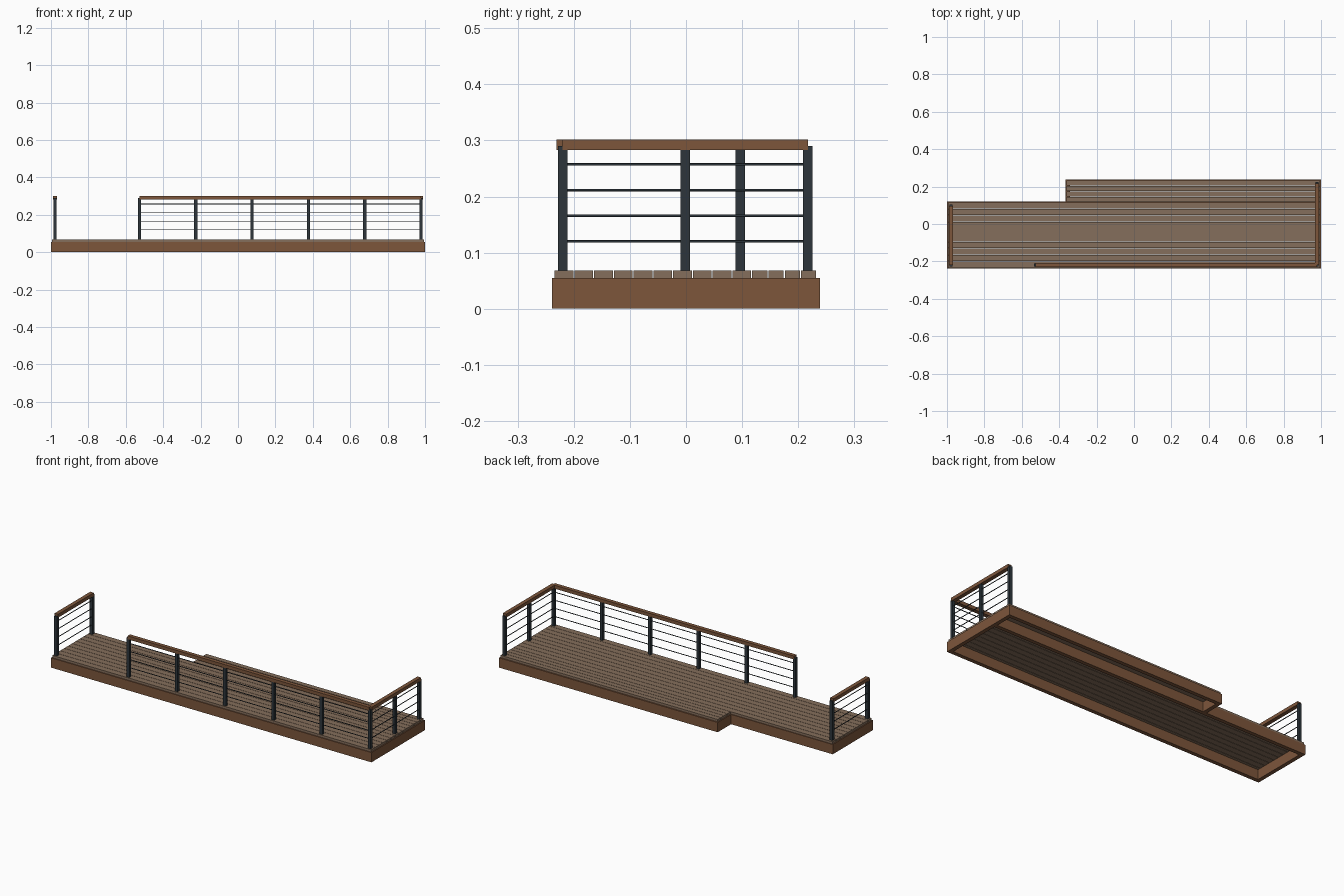
import bpy
import bmesh
from mathutils import Matrix, Vector

cube = bpy.data.objects.get("Cube")
if cube:
    bpy.data.objects.remove(cube, do_unlink=True)


def material(name, rgb):
    m = bpy.data.materials.new(name)
    m.use_nodes = True
    m.diffuse_color = (*rgb, 1)
    m.node_tree.nodes["Principled BSDF"].inputs["Base Color"].default_value = (*rgb, 1)
    return m


FRAME_WOOD = material("frame_wood", (0.205, 0.093, 0.044))
DECK_WOOD = material("deck_wood", (0.235, 0.158, 0.106))
METAL = material("dark_metal", (0.026, 0.036, 0.044))


def finish(name, bm, mat):
    mesh = bpy.data.meshes.new(name)
    bm.to_mesh(mesh)
    bm.free()
    mesh.materials.append(mat)
    obj = bpy.data.objects.new(name, mesh)
    bpy.context.collection.objects.link(obj)
    return obj


def box(name, low, high, mat):
    low, high = Vector(low), Vector(high)
    bm = bmesh.new()
    place = Matrix.Translation((low + high) / 2) @ Matrix.Diagonal((*(high - low), 1))
    bmesh.ops.create_cube(bm, size=1, matrix=place)
    return finish(name, bm, mat)


def cable(name, start, end):
    start, end = Vector(start), Vector(end)
    turn = (end - start).to_track_quat('Z', 'Y').to_matrix().to_4x4()
    bm = bmesh.new()
    bmesh.ops.create_cone(bm, cap_ends=True, segments=8, radius1=CABLE_R, radius2=CABLE_R,
                          depth=(end - start).length,
                          matrix=Matrix.Translation((start + end) / 2) @ turn)
    for f in bm.faces:
        f.smooth = len(f.verts) == 4
    return finish(name, bm, METAL)


# Overall layout
FRONT, STEP, BACK = -0.239, 0.12, 0.239
STEP_X = -0.365
BEAM, FRAME_H, DECK_H = 0.022, 0.055, 0.068
INSET = 0.005

# Frame: long beams along x, then end beams fitted between them
for name, x0, y0 in (("front_beam", -1, FRONT),
                     ("middle_beam", -1, STEP - BEAM),
                     ("back_beam", STEP_X, BACK - BEAM)):
    box(name, (x0, y0, 0), (1, y0 + BEAM, FRAME_H), FRAME_WOOD)
for name, x0, y0, y1 in (("right_end_beam", -1, FRONT, STEP),
                         ("left_end_beam", 1 - BEAM, FRONT, STEP),
                         ("step_end_beam", STEP_X, STEP, BACK),
                         ("left_step_beam", 1 - BEAM, STEP, BACK)):
    start = y0 + BEAM if y0 == FRONT else y0
    box(name, (x0, start, 0), (x0 + BEAM, y1 - BEAM, FRAME_H), FRAME_WOOD)


# Deck boards
def boards(name, x0, y0, y1, count):
    gap = 0.002
    pitch = (y1 - y0) / count
    for i in range(count):
        y = y0 + i * pitch
        box(f"{name}_{i + 1}", (x0 + INSET, y, FRAME_H),
            (1 - INSET, y + pitch - gap, DECK_H), DECK_WOOD)


boards("main_board", -1, FRONT + INSET, STEP - 0.002, 10)
boards("step_board", STEP_X, STEP - 0.002, BACK - INSET, 4)

# Railings: square posts, four cables, and a handrail between end post centres
POST, POST_TOP = 0.0085, 0.29
RAIL, RAIL_LOW, RAIL_TOP = 0.011, 0.283, 0.302
CABLE_R = 0.0022
CABLE_LOW, CABLE_STEP = 0.12, 0.0457


def posts(name, spots):
    for i, (x, y) in enumerate(spots):
        box(f"{name}_post_{i + 1}", (x - POST, y - POST, DECK_H),
            (x + POST, y + POST, POST_TOP), METAL)


def railing(name, start, end):
    a, b = Vector(start), Vector(end)
    along = (b - a).normalized()
    side = Vector((along.y, along.x)) * RAIL
    box(name + "_handrail", (*(a - side), RAIL_LOW), (*(b + side), RAIL_TOP), FRAME_WOOD)
    for i in range(4):
        z = CABLE_LOW + i * CABLE_STEP
        cable(f"{name}_cable_{i + 1}", (*a, z), (*b, z))


END_X, FRONT_Y, BACK_Y = 0.979, -0.22, 0.217
FRONT_X = -0.527
spacing = (END_X - FRONT_X) / 5

posts("front", [(FRONT_X + i * spacing, FRONT_Y) for i in range(6)])
railing("front", (FRONT_X, FRONT_Y), (END_X, FRONT_Y))

posts("left", [(END_X, (FRONT_Y + BACK_Y) / 2), (END_X, BACK_Y)])
railing("left", (END_X, FRONT_Y), (END_X, BACK_Y))

posts("right", [(-END_X, FRONT_Y), (-END_X, 0.097)])
railing("right", (-END_X, FRONT_Y), (-END_X, 0.097))
